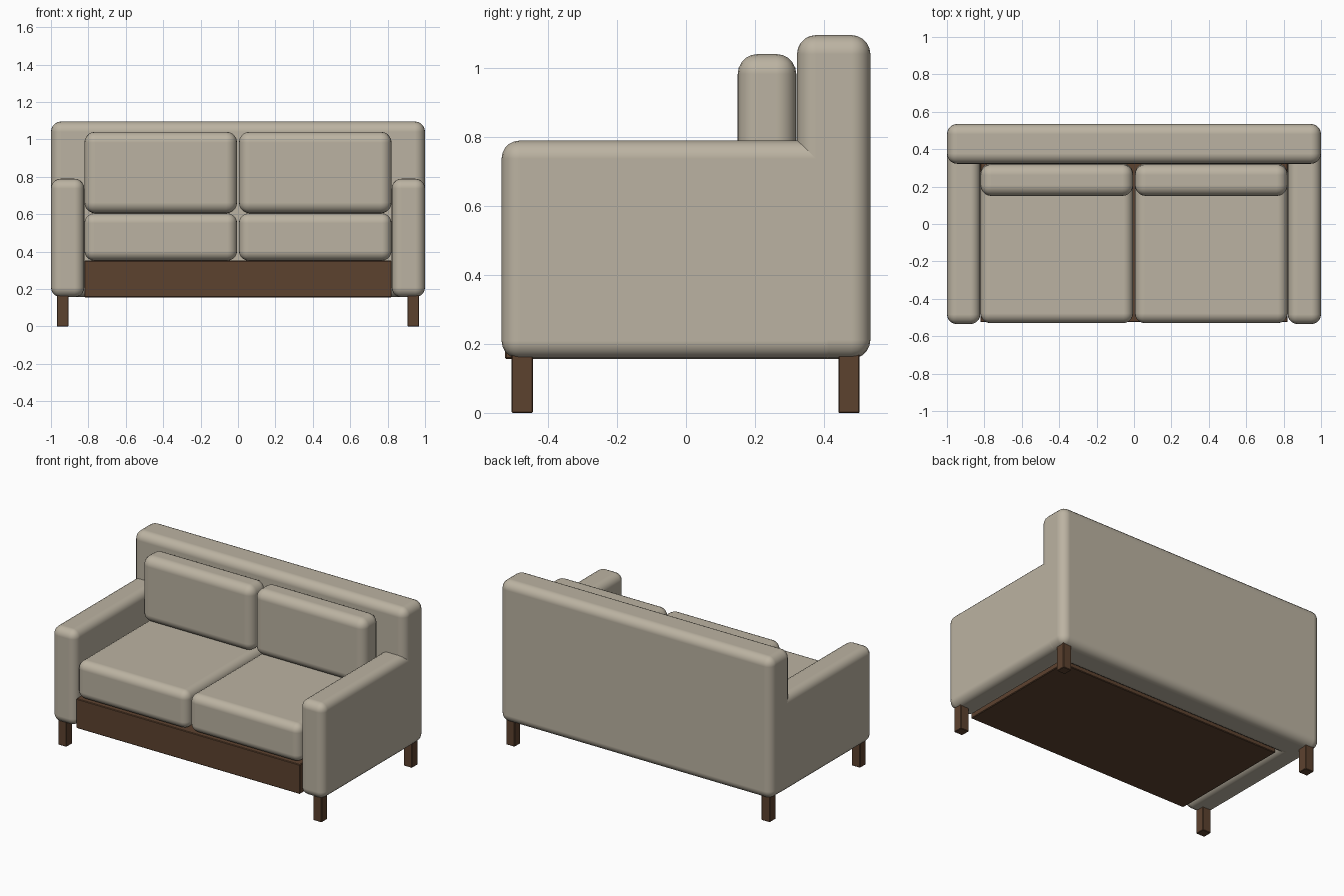
import bpy
import bmesh
import math
from mathutils import Vector

cube = bpy.data.objects.get("Cube")
if cube:
    bpy.data.objects.remove(cube, do_unlink=True)


def material(name, rgb):
    m = bpy.data.materials.new(name)
    m.use_nodes = True
    m.diffuse_color = (*rgb, 1)
    m.node_tree.nodes["Principled BSDF"].inputs["Base Color"].default_value = (*rgb, 1)
    return m


fabric = material("beige fabric", (0.50, 0.45, 0.36))
wood = material("dark brown wood", (0.108, 0.054, 0.028))


def block(name, x, y, z, mat, radius, segments):
    """Box spanning the given (min, max) ranges, with rounded edges."""
    bm = bmesh.new()
    bmesh.ops.create_cube(bm, size=1)
    size = Vector((x[1] - x[0], y[1] - y[0], z[1] - z[0]))
    bmesh.ops.scale(bm, vec=size, verts=bm.verts)
    mesh = bpy.data.meshes.new(name)
    bm.to_mesh(mesh)
    bm.free()
    mesh.materials.append(mat)
    ob = bpy.data.objects.new(name, mesh)
    ob.location = (sum(x) / 2, sum(y) / 2, sum(z) / 2)
    bpy.context.collection.objects.link(ob)
    bevel = ob.modifiers.new("Rounded edges", "BEVEL")
    bevel.width = radius
    bevel.segments = segments
    bevel.harden_normals = segments > 1
    bpy.ops.object.select_all(action="DESELECT")
    ob.select_set(True)
    bpy.context.view_layer.objects.active = ob
    if segments > 1:
        bpy.ops.object.shade_smooth_by_angle(angle=math.radians(40))
    return ob


# Backrest and wooden base
block("backrest", (-1, 1), (0.322, 0.535), (0.157, 1.096), fabric, 0.055, 5)
block("base", (-0.822, 0.822), (-0.525, 0.325), (0.156, 0.352), wood, 0.004, 1)

for side, s in (("left", 1), ("right", -1)):
    def span(a, b):
        return tuple(sorted((s * a, s * b)))

    # Armrest runs into the backrest
    block(side + "_armrest", span(0.822, 1), (-0.535, 0.46), (0.157, 0.79),
          fabric, 0.052, 5)
    # Loose cushions
    block(side + "_seat_cushion", span(0.005, 0.821), (-0.53, 0.322), (0.352, 0.605),
          fabric, 0.052, 5)
    block(side + "_back_cushion", span(0.005, 0.821), (0.15, 0.32), (0.605, 1.041),
          fabric, 0.058, 5)
    # Square legs, reaching slightly into the rounded body
    for end, y in (("front", (-0.506, -0.444)), ("back", (0.442, 0.504))):
        block(f"{end}_{side}_leg", span(0.907, 0.969), y, (0, 0.18), wood, 0.003, 1)
